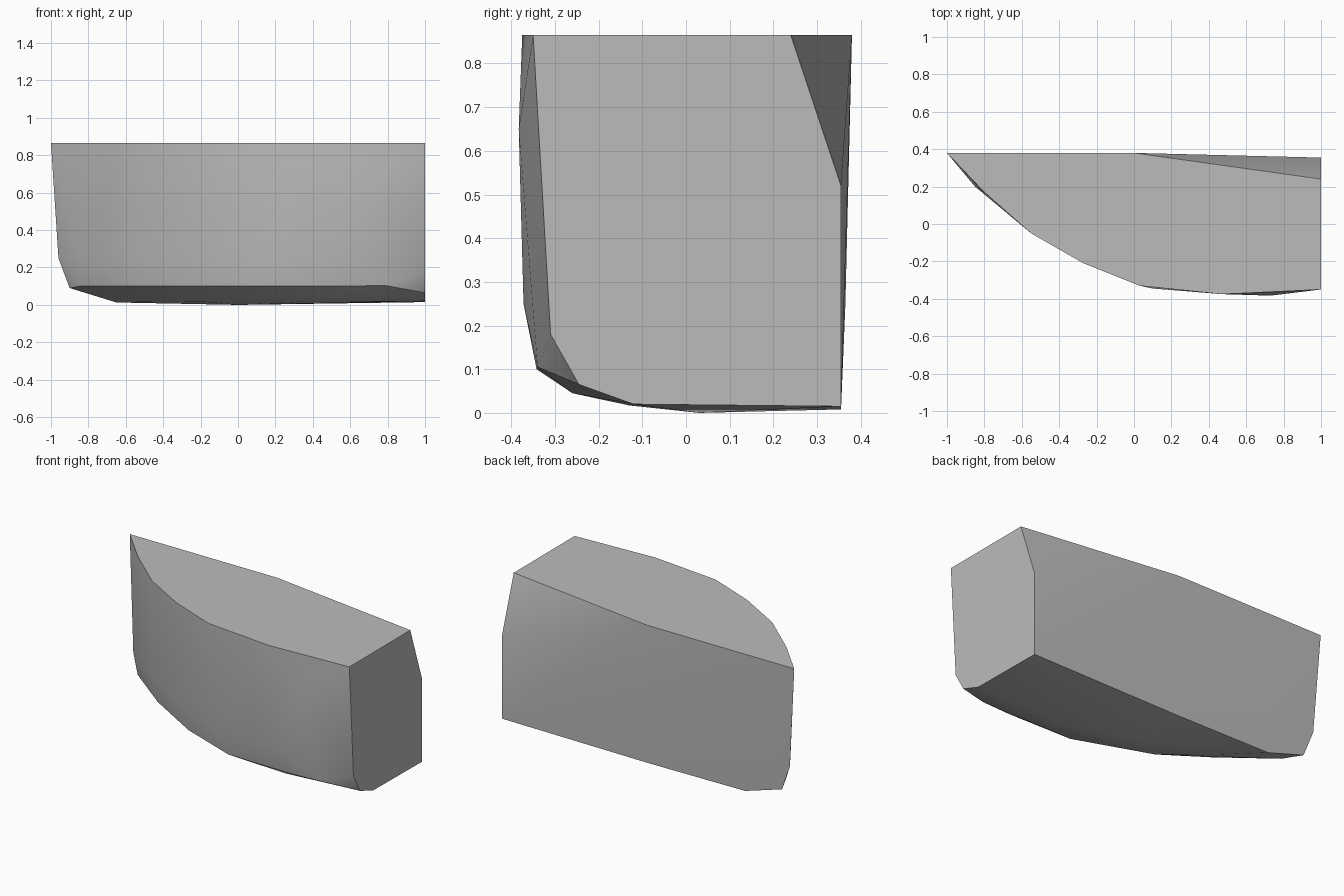
import bpy
import bmesh
import math

cube = bpy.data.objects.get("Cube")
if cube:
    bpy.data.objects.remove(cube)

# Rim of the flat top
TOP_Z = 0.865
rim = [(-1, .38), (-.8, .17), (-.55, -.05), (-.27, -.21), (.03, -.33),
       (.47, -.375), (1, -.35), (1, .24), (0, .38)]
# Lower side and chine, from bow to stern
side = [(-.85, .2), (-.56, -.02), (-.24, -.205), (.1, -.345), (.5, -.372)]
chine = [(-.845, .235), (-.547, .005), (-.195, -.2), (.17, -.335), (.6, -.342)]
# Bow edge, side bulge, transom corners and shallow bottom
bow = [(-.96, .365, .25), (-.9, .355, .09), (-.65, .355, .013)]
bulge = [(.73, -.383, .65), (.78, -.34, .105)]
transom = [(1, -.31, .18), (1, -.245, .065), (1, -.12, .02),
           (1, .355, .015), (1, .355, .52)]
bottom = [(.5, -.26, .045), (.35, -.13, .017), (0, .03, 0), (0, .355, .008),
          (-.45, .15, .017), (-.2, -.06, .018)]


def at_height(points, z):
    return [(x, y, z) for x, y in points]


# Wrap one convex skin round the outline rings
bm = bmesh.new()
for p in (at_height(rim, TOP_Z) + at_height(side, .25) + at_height(chine, .1)
          + bow + bulge + transom + bottom):
    bm.verts.new(p)
result = bmesh.ops.convex_hull(bm, input=bm.verts)
loose = {g for g in result["geom_interior"] + result["geom_unused"]
         if isinstance(g, bmesh.types.BMVert)}
bmesh.ops.delete(bm, geom=list(loose), context='VERTS')

# Merge the triangles of the flat top and the transom
bmesh.ops.dissolve_limit(bm, angle_limit=math.radians(.5),
                         verts=bm.verts, edges=bm.edges)
bmesh.ops.recalc_face_normals(bm, faces=bm.faces)

mesh = bpy.data.meshes.new("half_hull")
bm.to_mesh(mesh)
bm.free()
hull = bpy.data.objects.new("half_hull", mesh)
bpy.context.collection.objects.link(hull)

# Plain grey finish
grey = bpy.data.materials.new("plain_grey")
grey.use_nodes = True
colour = (.5, .5, .5, 1)
grey.diffuse_color = colour
grey.node_tree.nodes["Principled BSDF"].inputs["Base Color"].default_value = colour
mesh.materials.append(grey)

# Smooth sides with crisp borders
bpy.ops.object.select_all(action='DESELECT')
hull.select_set(True)
bpy.context.view_layer.objects.active = hull
bpy.ops.object.shade_smooth_by_angle(angle=math.radians(30))
